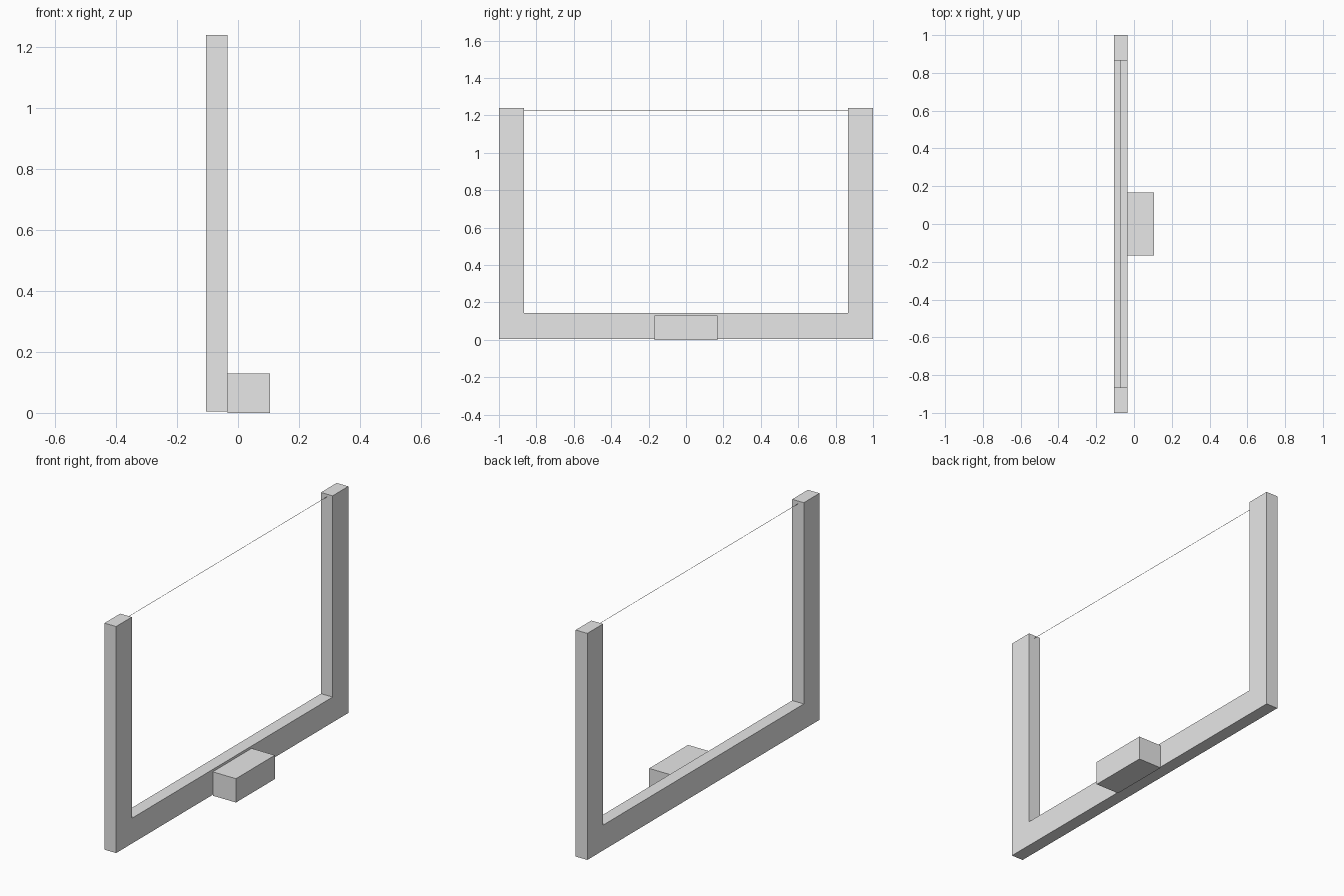
import bpy
from math import pi

cube = bpy.data.objects.get("Cube")
if cube:
    bpy.data.objects.remove(cube, do_unlink=True)

# Single plain grey material
grey = bpy.data.materials.new("light_grey")
grey.use_nodes = True
colour = (0.8, 0.8, 0.8, 1)
grey.diffuse_color = colour
grey.node_tree.nodes["Principled BSDF"].inputs["Base Color"].default_value = colour

LEFT, RIGHT = -0.105, -0.035      # frame thickness along x
BASE, RAIL_TOP, POST_TOP = 0.005, 0.143, 1.24
INNER = 0.865                     # inner face of each post
MID = (LEFT + RIGHT) / 2


def mesh_object(name, verts, faces):
    mesh = bpy.data.meshes.new(name)
    mesh.from_pydata(verts, [], faces)
    mesh.materials.append(grey)
    obj = bpy.data.objects.new(name, mesh)
    bpy.context.collection.objects.link(obj)
    return obj


# U-shaped frame: the rail and both posts as one extruded profile
half = [(1, BASE), (1, POST_TOP), (INNER, POST_TOP), (INNER, RAIL_TOP)]
profile = half + [(-y, z) for y, z in reversed(half)]
n = len(profile)
verts = [(x, y, z) for x in (LEFT, RIGHT) for y, z in profile]
faces = [tuple(reversed(range(n))), tuple(range(n, 2 * n))]
faces += [(i, (i + 1) % n, (i + 1) % n + n, i + n) for i in range(n)]
mesh_object("u_frame", verts, faces)

# Block on the side of the rail
bpy.ops.mesh.primitive_cube_add(size=1, location=((RIGHT + 0.105) / 2, 0, 0.065))
block = bpy.context.object
block.name = "side_block"
block.scale = (0.105 - RIGHT, 0.335, 0.13)
block.data.materials.append(grey)

# Hair-thin wire stretched between the post tops
bpy.ops.mesh.primitive_cylinder_add(vertices=8, radius=0.001, depth=2 * INNER,
                                    location=(MID, 0, 1.225), rotation=(pi / 2, 0, 0))
wire = bpy.context.object
wire.name = "top_wire"
wire.data.materials.append(grey)
